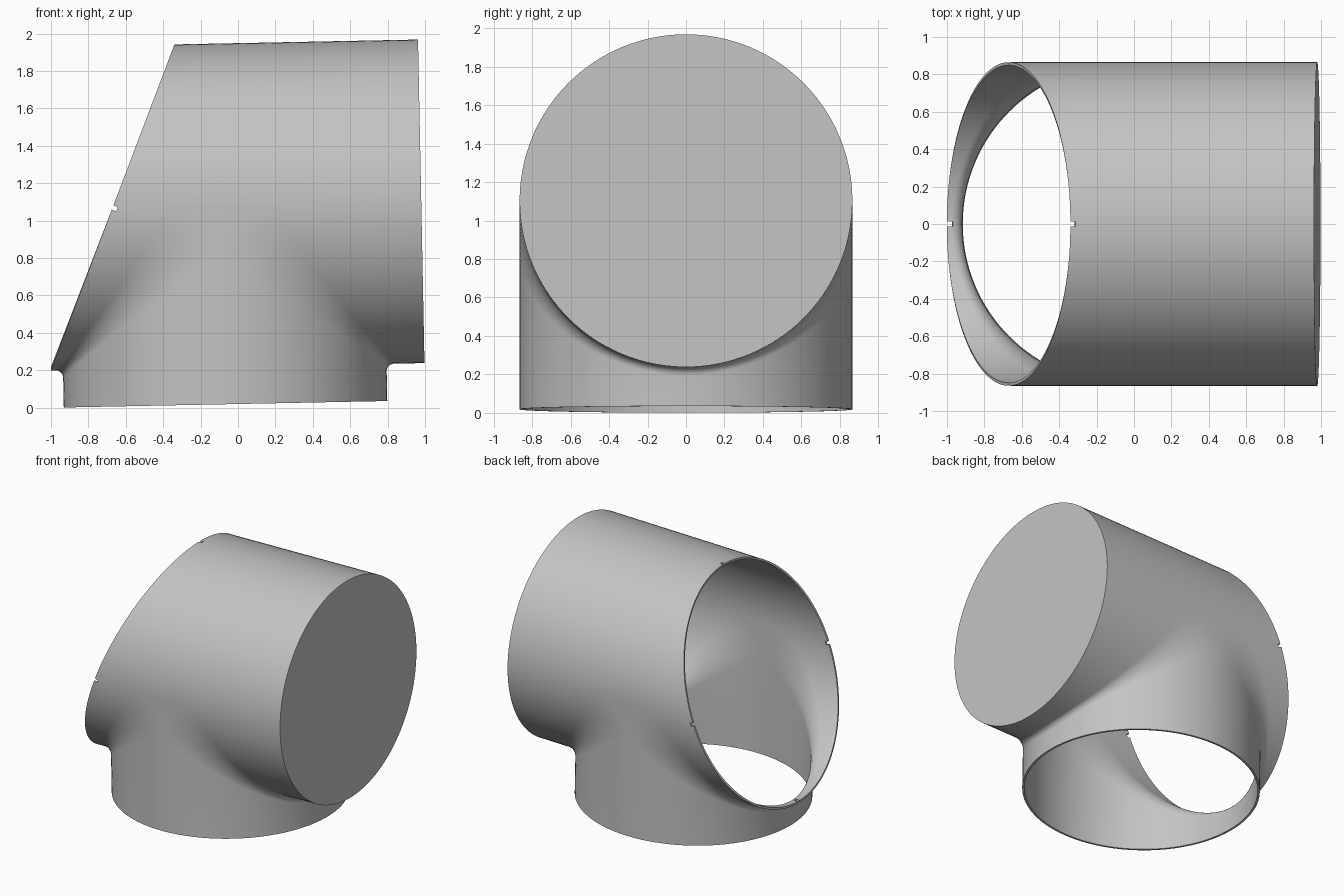
import bpy, bmesh, math
from mathutils import Matrix

if "Cube" in bpy.data.objects:
    bpy.data.objects.remove(bpy.data.objects["Cube"], do_unlink=True)

R = 0.865          # pipe radius
RIGHT = 1.068      # closed end, measured from the junction
BOTTOM = -1.064    # end of the branch pipe
WALL = 0.016
SLOPE = 0.402      # lean of the angled open end
STEPS, ARC = 64, 10
PLACE = Matrix.Translation((-0.088, 0, 1.082)) @ Matrix.Rotation(-0.02, 4, 'Y')

grey = bpy.data.materials.new("pipe_grey")
grey.use_nodes = True
grey.diffuse_color = (0.55, 0.55, 0.55, 1)
grey.node_tree.nodes["Principled BSDF"].inputs["Base Color"].default_value = grey.diffuse_color


def cut_x(z):
    """Position of the angled opening at height z."""
    return -0.5825 + SLOPE * z


def fillet(h):
    """Blend size, widening towards the sides of the junction."""
    return 0.04 + 0.24 * (1 - h / R) ** 1.4


def lower_path(h, side):
    """Slice from the main pipe, round the blend, down the branch."""
    f = fillet(h)
    end = RIGHT if side > 0 else cut_x(-h)
    path = [(end, -h)]
    for i in range(ARC + 1):
        t = math.pi / 2 * i / ARC
        path.append((side * (h + f - f * math.sin(t)), -h - f + f * math.cos(t)))
    return path + [(side * h, BOTTOM)]


def upper_path(h):
    """Straight slice along the top half of the main pipe."""
    x0, f, c = cut_x(h), fillet(0), cut_x(0)
    marks = [(x - c) / (RIGHT - c) for x in (c, -f, f, RIGHT)]
    return [(x0 + s * (RIGHT - x0), h) for s in marks]


def grid(bm, rows):
    """Skin a list of equally long rows of points."""
    verts = [[bm.verts.new(p) for p in row] for row in rows]
    for a, b in zip(verts, verts[1:]):
        for i in range(len(a) - 1):
            bm.faces.new((a[i], a[i + 1], b[i + 1], b[i]))


bm = bmesh.new()
slices = []
for i in range(STEPS + 1):
    a = math.pi * (i / STEPS - 0.5)
    slices.append((R * math.sin(a), max(0.0, R * math.cos(a)) if 0 < i < STEPS else 0.0))

# Main pipe and branch shells
for make in (upper_path, lambda h: lower_path(h, 1), lambda h: lower_path(h, -1)):
    grid(bm, [[(x, y, z) for x, z in make(h)] for y, h in slices])

# Small webs joining the two blends at front and back
for y in (-R, R):
    left, right = lower_path(0, -1)[1:-1], lower_path(0, 1)[1:-1]
    grid(bm, [[(x, y, z) for x, z in pair] for pair in zip(left, right)])

# Flat closed end
rim = [(RIGHT, y, h) for y, h in slices] + [(RIGHT, y, -h) for y, h in slices[-2:0:-1]]
cap = bm.faces.new([bm.verts.new(p) for p in rim])

bmesh.ops.remove_doubles(bm, verts=bm.verts, dist=0.00005)
bmesh.ops.recalc_face_normals(bm, faces=bm.faces)
bm.normal_update()
cap = max(bm.faces, key=lambda f: f.calc_area())
if cap.normal.x < 0:
    bmesh.ops.reverse_faces(bm, faces=bm.faces)

mesh = bpy.data.meshes.new("tee_pipe")
bm.to_mesh(mesh)
bm.free()
mesh.materials.append(grey)
pipe = bpy.data.objects.new("tee_pipe", mesh)
bpy.context.collection.objects.link(pipe)
pipe.matrix_world = PLACE

solid = pipe.modifiers.new("wall", 'SOLIDIFY')
solid.thickness = WALL
solid.offset = -1

# Alignment notches: bars crossing the angled opening in its own plane
lean = Matrix.Translation((cut_x(0), 0, 0)) @ Matrix.Rotation(math.atan(SLOPE), 4, 'Y')
cutters = []
for name, size in (("side_notch_cutter", (0.05, 2.4, 0.025)),
                   ("end_notch_cutter", (0.05, 0.025, 2.4))):
    cb = bmesh.new()
    bmesh.ops.create_cube(cb, size=1, matrix=Matrix.Diagonal((*size, 1)))
    cm = bpy.data.meshes.new(name)
    cb.to_mesh(cm)
    cb.free()
    cm.materials.append(grey)
    cutter = bpy.data.objects.new(name, cm)
    bpy.context.collection.objects.link(cutter)
    cutter.matrix_world = PLACE @ lean
    cutter.hide_render = True
    cutters.append(cutter)
    mod = pipe.modifiers.new(name, 'BOOLEAN')
    mod.operation = 'DIFFERENCE'
    mod.solver = 'EXACT'
    mod.object = cutter

# Bake the wall and notches, then shade
bpy.ops.object.select_all(action='DESELECT')
pipe.select_set(True)
bpy.context.view_layer.objects.active = pipe
for mod in list(pipe.modifiers):
    bpy.ops.object.modifier_apply(modifier=mod.name)
for cutter in cutters:
    bpy.data.objects.remove(cutter, do_unlink=True)
bpy.ops.object.shade_smooth_by_angle(angle=math.radians(30))
